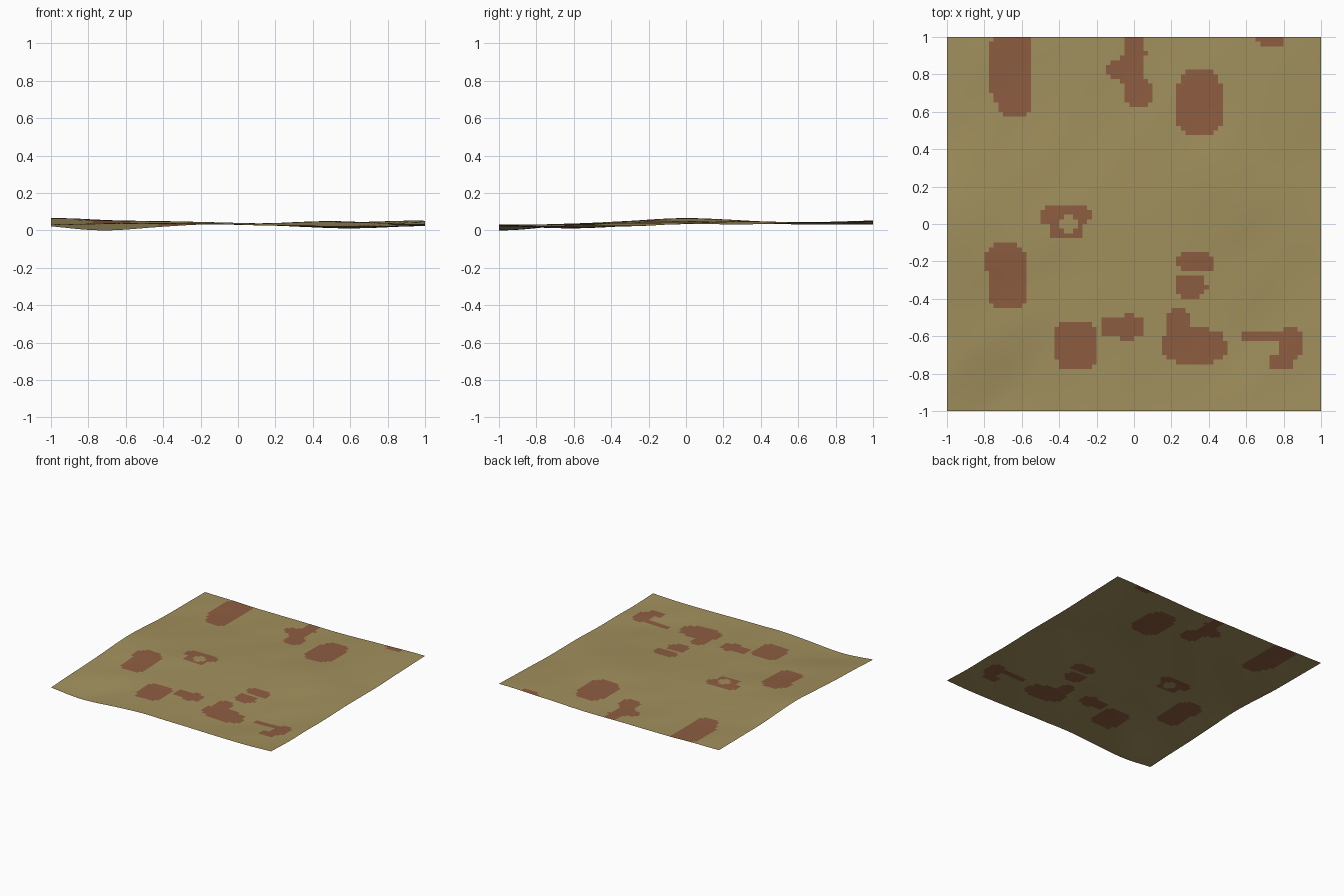
import bpy, bmesh
from math import exp
from mathutils import Vector, noise

cube = bpy.data.objects.get("Cube")
if cube:
    bpy.data.objects.remove(cube)

CELLS = 80


def make_material(name, colour):
    mat = bpy.data.materials.new(name)
    mat.use_nodes = True
    mat.diffuse_color = colour
    mat.node_tree.nodes["Principled BSDF"].inputs["Base Color"].default_value = colour
    return mat


# Gentle hills and hollows: x, y, height, radius
SWELLS = [
    (-1, 0, .03, .5), (-.7, -1, -.03, .3), (.6, -.6, -.02, .4),
    (.9, 1, .02, .4), (-1, 1, .01, .4), (.5, .3, .02, .3),
    (-.2, 0, .01, .4),
]


def ground_height(x, y):
    z = 0
    for cx, cy, height, radius in SWELLS:
        z += height * exp(-((x - cx) ** 2 + (y - cy) ** 2) / radius ** 2)
    # Diagonal ripples stretched along x = y
    ripple = noise.noise(Vector(((x + y) * 1.6, (y - x) * 3, .7)))
    return z + .005 * ripple


# Bare earth blotches, rounded blocks that overlap: x, y, half width, half depth
BLOTCHES = [
    # Back row
    (-.66, .84, .11, .22), (-.64, .68, .1, .1),
    (0, .85, .06, .2), (-.05, .83, .1, .05), (.03, .7, .08, .07),
    (.35, .65, .12, .18), (.73, 1, .08, .04),
    # Middle row
    (-.36, .05, .15, .05), (-.36, -.03, .08, .05), (-.68, -.28, .11, .18),
    (.33, -.2, .1, .05), (.3, -.33, .08, .06),
    # Front row
    (-.31, -.65, .12, .13), (-.06, -.55, .12, .06),
    (.24, -.55, .06, .12), (.32, -.65, .17, .1),
    (.7, -.6, .14, .03), (.84, -.63, .06, .08), (.78, -.74, .06, .04),
]
GRASS_TUFT = (-.35, 0, .04, .04)


def inside(shape, x, y):
    cx, cy, rx, ry = shape
    return abs((x - cx) / rx) ** 3 + abs((y - cy) / ry) ** 3 < 1


def is_bare(x, y):
    if inside(GRASS_TUFT, x, y):
        return False
    # A slight wobble roughens the blotch outlines
    wobble = noise.noise_vector(Vector((x, y, 0)) * 12) * .015
    return any(inside(shape, x + wobble.x, y + wobble.y) for shape in BLOTCHES)


# Single sheet of ground, settled on the floor
bm = bmesh.new()
bmesh.ops.create_grid(bm, x_segments=CELLS, y_segments=CELLS, size=1)
for v in bm.verts:
    v.co.z = ground_height(v.co.x, v.co.y)
lowest = min(v.co.z for v in bm.verts)
bmesh.ops.translate(bm, verts=bm.verts, vec=(0, 0, -lowest))

# Paint the blotches cell by cell
for face in bm.faces:
    face.smooth = True
    centre = face.calc_center_median()
    face.material_index = int(is_bare(centre.x, centre.y))

mesh = bpy.data.meshes.new("ground_sheet")
bm.to_mesh(mesh)
bm.free()
mesh.materials.append(make_material("dry_grass_tan", (.36, .28, .11, 1)))
mesh.materials.append(make_material("bare_earth_brown", (.27, .11, .052, 1)))
ground = bpy.data.objects.new("ground_sheet", mesh)
bpy.context.collection.objects.link(ground)
